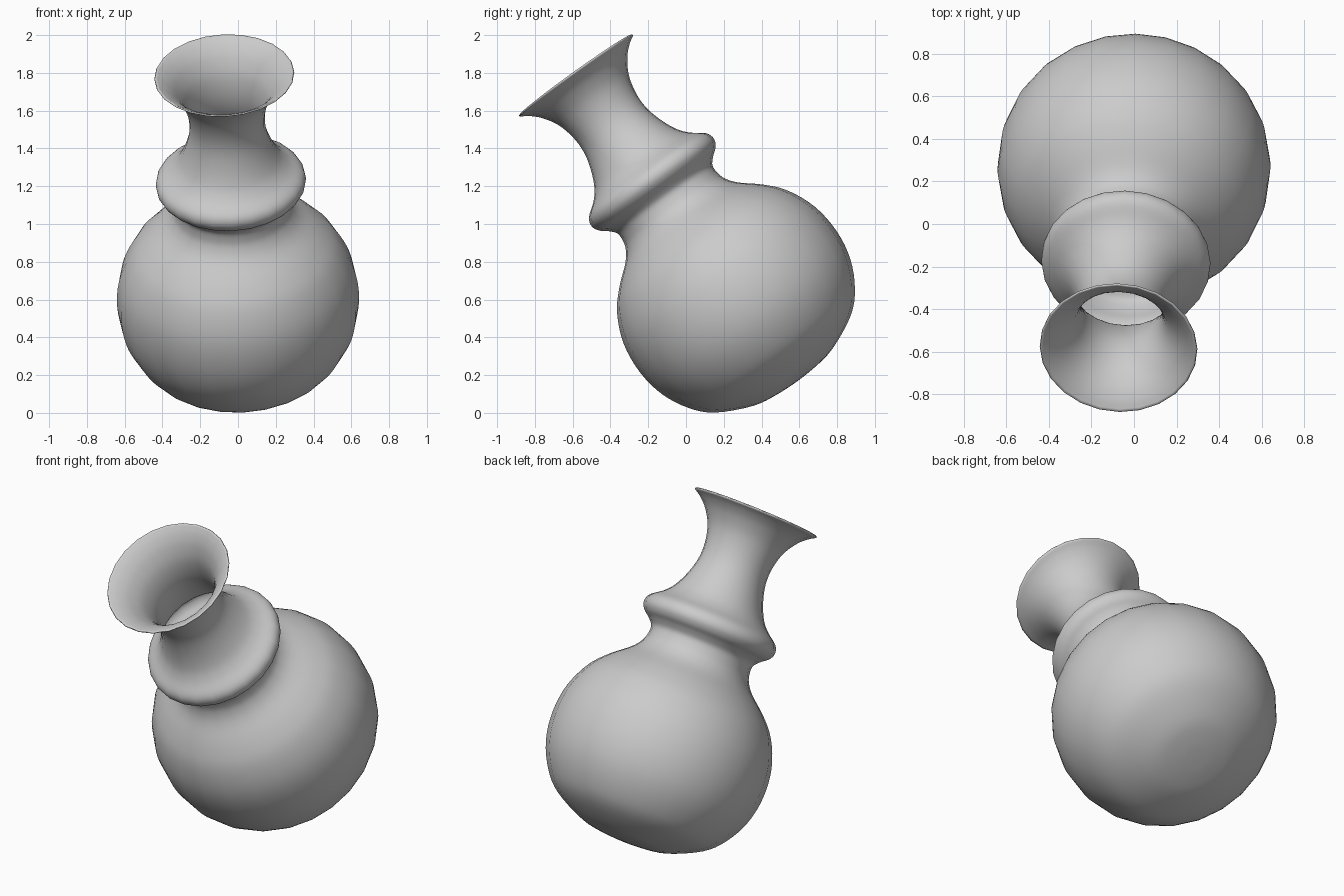
import bpy
import bmesh
from math import radians, tau
from mathutils import Matrix, Vector

cube = bpy.data.objects.get("Cube")
if cube:
    bpy.data.objects.remove(cube, do_unlink=True)

SIDES = 24
WALL = 0.008
CENTRE = Vector((0, 0.265, 0.605))
AXIS = Vector((-0.05, -0.583, 0.813))

# Outline as (height along the axis, radius), from base to rim
PROFILE = [
    (-.535, 0), (-.53, .12), (-.505, .26), (-.42, .437), (-.32, .535),
    (-.18, .606), (-.02, .633), (.15, .615), (.30, .55), (.40, .465),
    (.49, .36), (.55, .315), (.60, .30), (.65, .302), (.69, .335),
    (.72, .372), (.757, .39), (.80, .375), (.85, .311), (.908, .262),
    (1.0, .22), (1.1, .195), (1.2, .196), (1.3, .222), (1.38, .27),
    (1.43, .32), (1.46, .367),
]


def smooth_path(points, steps=4):
    """Catmull-Rom curve through the points."""
    pts = [Vector((r, 0, t)) for t, r in points]
    pts = [2 * pts[0] - pts[1]] + pts + [2 * pts[-1] - pts[-2]]
    path = []
    for a, b, c, d in zip(pts, pts[1:], pts[2:], pts[3:]):
        for i in range(steps):
            u = i / steps
            path.append(0.5 * (2 * b + (c - a) * u
                               + (2 * a - 5 * b + 4 * c - d) * u ** 2
                               + (3 * b - a - 3 * c + d) * u ** 3))
    return path + [pts[-2]]


def flat_material(name, colour):
    mat = bpy.data.materials.new(name)
    mat.use_nodes = True
    mat.diffuse_color = colour
    mat.node_tree.nodes["Principled BSDF"].inputs["Base Color"].default_value = colour
    return mat


# Vase body, collar and flared neck, turned in one piece
bm = bmesh.new()
verts = [bm.verts.new(p) for p in smooth_path(PROFILE)]
edges = [bm.edges.new(pair) for pair in zip(verts, verts[1:])]
bmesh.ops.spin(bm, geom=verts + edges, cent=(0, 0, 0), axis=(0, 0, 1),
               angle=tau, steps=SIDES)
bmesh.ops.remove_doubles(bm, verts=bm.verts[:], dist=0.0005)
bmesh.ops.recalc_face_normals(bm, faces=bm.faces[:])

# Lean the vase forward
lean = Vector((0, 0, 1)).rotation_difference(AXIS).to_matrix().to_4x4()
bm.transform(Matrix.Translation(CENTRE) @ lean)

mesh = bpy.data.meshes.new("vase")
bm.to_mesh(mesh)
bm.free()
vase = bpy.data.objects.new("vase", mesh)
bpy.context.collection.objects.link(vase)
mesh.materials.append(flat_material("grey clay", (0.6, 0.6, 0.6, 1)))

# Smooth shading and a thin wall inside
bpy.ops.object.select_all(action="DESELECT")
vase.select_set(True)
bpy.context.view_layer.objects.active = vase
bpy.ops.object.shade_smooth_by_angle(angle=radians(50))
wall = vase.modifiers.new("wall", "SOLIDIFY")
wall.thickness = WALL
wall.offset = -1
